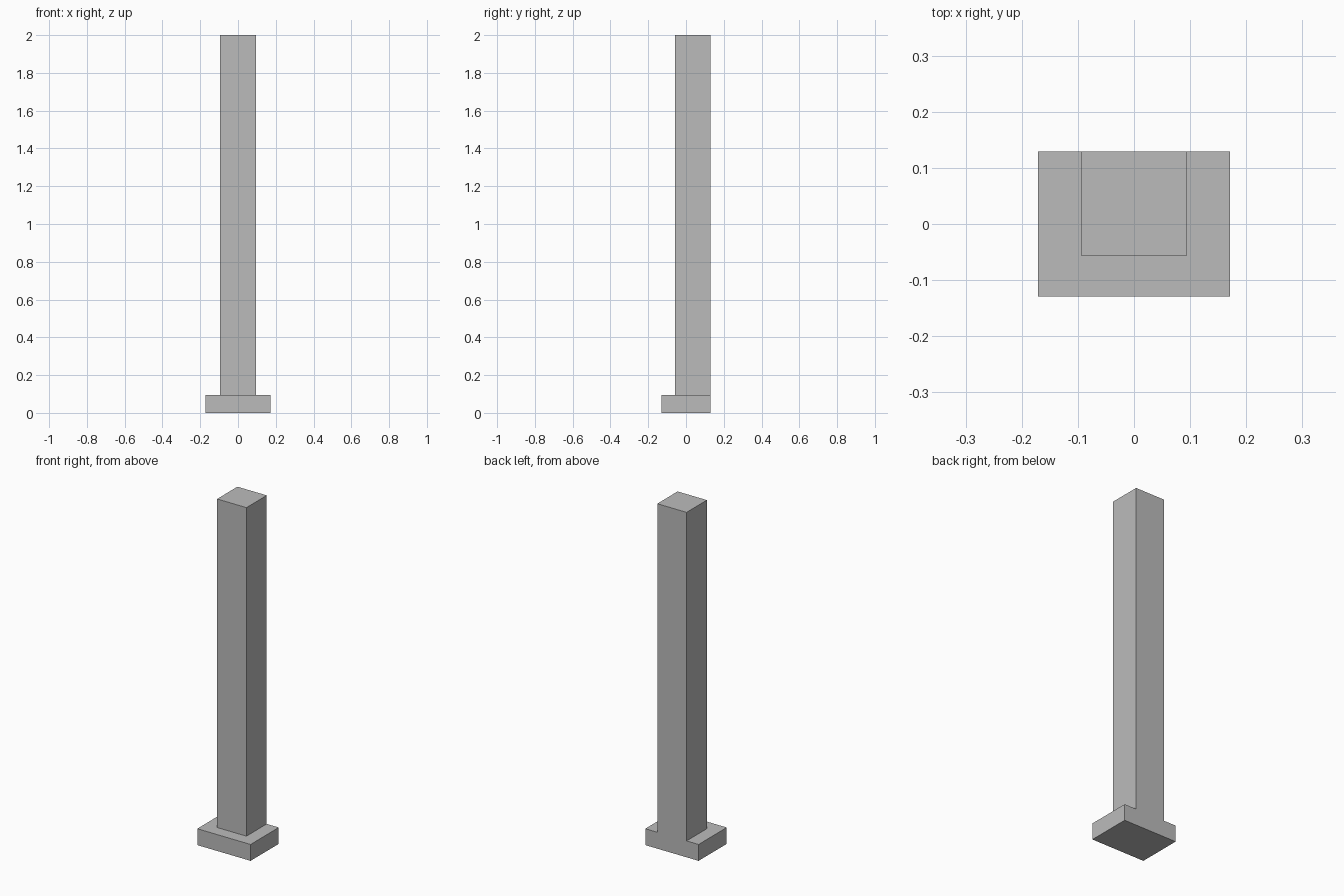
import bpy
import bmesh
from mathutils import Matrix, Vector

cube = bpy.data.objects.get("Cube")
if cube:
    bpy.data.objects.remove(cube, do_unlink=True)

BASE_W, BASE_D, BASE_H = 0.342, 0.258, 0.095
SHAFT_HALF, SHAFT_FRONT, TOP = 0.094, -0.057, 2.0

# Plain grey material
grey = bpy.data.materials.new("plain_grey")
grey.use_nodes = True
colour = (0.5, 0.5, 0.5, 1)
grey.diffuse_color = colour
grey.node_tree.nodes["Principled BSDF"].inputs["Base Color"].default_value = colour

# Base block
bm = bmesh.new()
bmesh.ops.create_cube(bm, size=1, matrix=Matrix.Translation((0, 0, BASE_H / 2))
                      @ Matrix.Diagonal((BASE_W, BASE_D, BASE_H, 1)))

# Cut the shaft footprint, which is flush with the back
cuts = [((-SHAFT_HALF, 0, 0), (1, 0, 0)),
        ((SHAFT_HALF, 0, 0), (1, 0, 0)),
        ((0, SHAFT_FRONT, 0), (0, 1, 0))]
for point, normal in cuts:
    bmesh.ops.bisect_plane(bm, geom=bm.verts[:] + bm.edges[:] + bm.faces[:],
                           plane_co=point, plane_no=normal)

# Raise the shaft from the footprint
footprint = [f for f in bm.faces if f.normal.z > 0.9
             and abs(f.calc_center_median().x) < SHAFT_HALF
             and f.calc_center_median().y > SHAFT_FRONT]
raised = bmesh.ops.extrude_face_region(bm, geom=footprint)["geom"]
bmesh.ops.translate(bm, vec=Vector((0, 0, TOP - BASE_H)),
                    verts=[v for v in raised if isinstance(v, bmesh.types.BMVert)])
bmesh.ops.delete(bm, geom=[f for f in footprint if f.is_valid], context="FACES_ONLY")

# Merge flat regions so the back is one seamless face
bmesh.ops.recalc_face_normals(bm, faces=bm.faces[:])
bmesh.ops.dissolve_limit(bm, angle_limit=0.01, verts=bm.verts[:], edges=bm.edges[:])

mesh = bpy.data.meshes.new("post_with_base")
bm.to_mesh(mesh)
bm.free()
mesh.materials.append(grey)
post = bpy.data.objects.new("post_with_base", mesh)
bpy.context.collection.objects.link(post)
